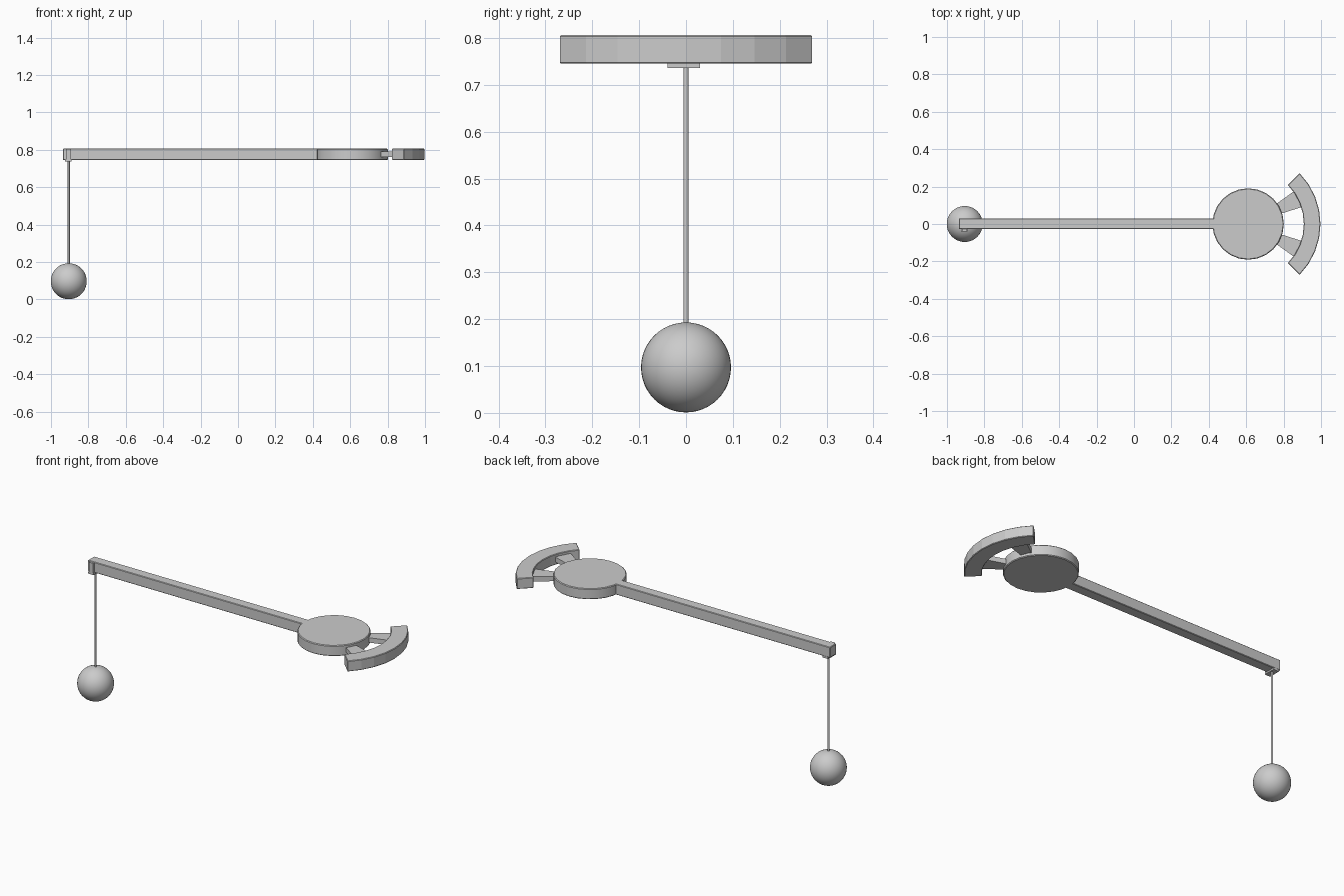
import bpy, bmesh, math

if "Cube" in bpy.data.objects:
    bpy.data.objects.remove(bpy.data.objects["Cube"])

Z0, Z1 = 0.745, 0.806      # bottom and top of the flat body
CX = 0.61                  # centre of the disc and its arc
HX = -0.905                # hanging point of the pendulum


def finish(name, bm, bevel=0.0, smooth=None):
    bmesh.ops.recalc_face_normals(bm, faces=bm.faces)
    me = bpy.data.meshes.new(name)
    bm.to_mesh(me)
    bm.free()
    ob = bpy.data.objects.new(name, me)
    bpy.context.collection.objects.link(ob)
    if bevel:
        m = ob.modifiers.new("bevel", 'BEVEL')
        m.width, m.segments = bevel, 1
        m.limit_method, m.angle_limit = 'ANGLE', math.radians(50)
    if smooth:
        bpy.context.view_layer.objects.active = ob
        ob.select_set(True)
        bpy.ops.object.shade_smooth_by_angle(angle=math.radians(smooth))
        ob.select_set(False)
    return ob


def prism(name, pts, z0, z1, bevel=0.0, smooth=None):
    bm = bmesh.new()
    face = bm.faces.new([bm.verts.new((x, y, z0)) for x, y in pts])
    ext = bmesh.ops.extrude_face_region(bm, geom=[face])
    for v in ext["geom"]:
        if isinstance(v, bmesh.types.BMVert):
            v.co.z = z1
    return finish(name, bm, bevel, smooth)


def box(name, x0, x1, y0, y1, z0, z1, bevel=0.0):
    return prism(name, [(x0, y0), (x1, y0), (x1, y1), (x0, y1)], z0, z1, bevel)


def arc(r, a0, a1, n):
    angles = [math.radians(a0 + (a1 - a0) * i / n) for i in range(n + 1)]
    return [(CX + r * math.cos(a), r * math.sin(a)) for a in angles]


def sector(name, r0, r1, a0, a1, n, z0, z1, bevel=0.0):
    return prism(name, arc(r1, a0, a1, n) + arc(r0, a1, a0, n), z0, z1, bevel)


# Long arm and round head
box("arm", -0.936, 0.44, -0.028, 0.03, Z0, Z1, 0.003)
prism("disc", arc(0.191, 0, 345, 23), Z0, Z1, 0.004, 30)

# Curved end piece held by two wedge spokes
sector("curved_end", 0.298, 0.387, -44.5, 44.5, 8, Z0, Z1, 0.003)
for side, a in (("front", -26.5), ("back", 26.5)):
    sector(side + "_spoke", 0.17, 0.315, a - 9, a + 9, 2, 0.762, 0.79)

# Clip under and in front of the arm tip
box("clip_base", HX - 0.02, HX + 0.015, -0.039, 0.03, 0.736, Z0 + 0.002)
box("clip_plate", HX - 0.015, HX + 0.012, -0.039, -0.026, 0.738, 0.803)

# Hanging rod
bm = bmesh.new()
bmesh.ops.create_cone(bm, cap_ends=True, segments=12, radius1=0.0055,
                      radius2=0.0055, depth=0.56)
bmesh.ops.translate(bm, verts=bm.verts, vec=(HX, 0, 0.46))
finish("hanging_rod", bm, smooth=40)

# Ball weight
bm = bmesh.new()
bmesh.ops.create_uvsphere(bm, u_segments=40, v_segments=24, radius=0.096)
bmesh.ops.translate(bm, verts=bm.verts, vec=(HX, 0, 0.097))
finish("ball_weight", bm, smooth=40)
